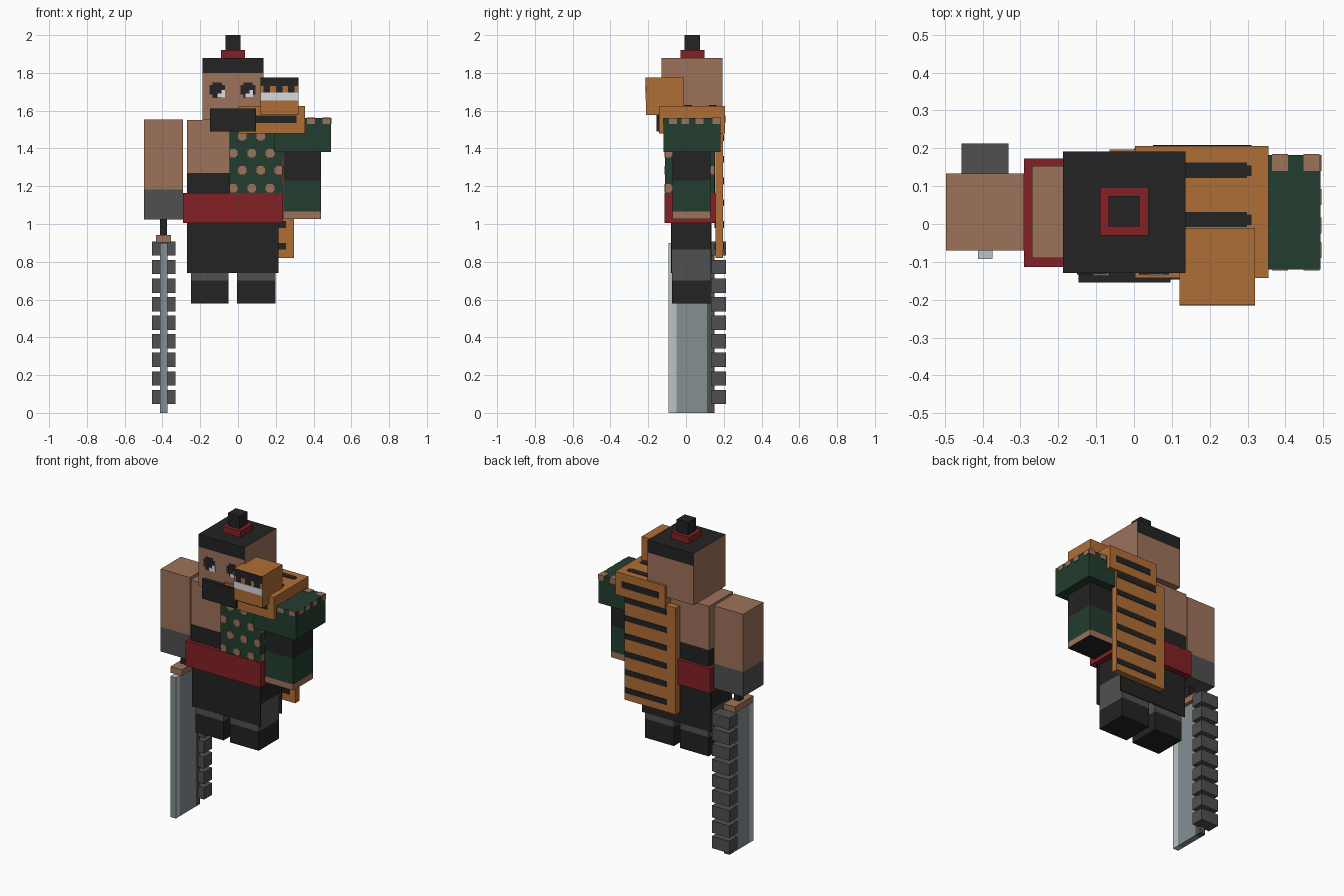
import bpy, bmesh


def lin(c):
    c /= 255
    return c / 12.92 if c <= 0.04045 else ((c + 0.055) / 1.055) ** 2.4


def material(name, r, g, b):
    m = bpy.data.materials.new(name)
    m.diffuse_color = (lin(r), lin(g), lin(b), 1)
    return m


SKIN = material("skin", 157, 114, 90)
ORANGE = material("orange fur", 176, 110, 53)
GREEN = material("green cloth", 35, 61, 47)
RED = material("red cloth", 131, 33, 37)
BLACK = material("black", 35, 35, 36)
GREY = material("dark grey", 80, 80, 80)
STEEL = material("steel", 132, 143, 145)
EDGE = material("bright steel", 187, 195, 195)
WHITE = material("white", 216, 216, 224)


def boxes(name, dims, mat):
    """One object made of boxes given as (x0, x1, y0, y1, z0, z1)."""
    bm = bmesh.new()
    for x0, x1, y0, y1, z0, z1 in dims:
        for v in bmesh.ops.create_cube(bm, size=1)["verts"]:
            v.co = (x1 if v.co.x > 0 else x0,
                    y1 if v.co.y > 0 else y0,
                    z1 if v.co.z > 0 else z0)
    me = bpy.data.meshes.new(name)
    bm.to_mesh(me)
    bm.free()
    me.materials.append(mat)
    ob = bpy.data.objects.new(name, me)
    bpy.context.collection.objects.link(ob)
    return ob


def banded(name, dims, mats, cuts, axis=2, skip_sides=False):
    """A box cut at levels along an axis, one material per band from low to high."""
    ob = boxes(name, [dims], mats[0])
    for m in mats[1:]:
        ob.data.materials.append(m)
    bm = bmesh.new()
    bm.from_mesh(ob.data)
    no = [0, 0, 0]
    no[axis] = 1
    for c in cuts:
        bmesh.ops.bisect_plane(bm, geom=bm.verts[:] + bm.edges[:] + bm.faces[:],
                               plane_co=[c * n for n in no], plane_no=no)
    bm.normal_update()
    for f in bm.faces:
        level = f.calc_center_median()[axis]
        side = skip_sides and abs(f.normal.x) > 0.5
        f.material_index = 0 if side else sum(level > c for c in cuts)
    bm.to_mesh(ob.data)
    bm.free()
    return ob


T = 0.003  # plate thickness

# Head with hair band, topknot and beard
banded("head", (-0.188, 0.136, -0.13, 0.192, 1.55, 1.88), [SKIN, BLACK], [1.80], skip_sides=True)
boxes("topknot_band", [(-0.09, 0.038, -0.03, 0.098, 1.88, 1.92)], RED)
boxes("topknot", [(-0.067, 0.014, -0.007, 0.074, 1.92, 2.0)], BLACK)
boxes("beard", [(-0.147, 0.096, -0.155, -0.10, 1.49, 1.612)], BLACK)

# Eyes
eyes, glints = [], []
for x, gx in ((-0.15, -0.108), (0.013, 0.04)):
    eyes += [(x, x + 0.08, -0.13 - T, -0.129, 1.685, 1.735),
             (x + 0.015, x + 0.065, -0.13 - T, -0.129, 1.668, 1.75)]
    glints += [(gx, gx + 0.04, -0.13 - 2 * T, -0.129, 1.67, 1.69),
               (gx + 0.02, gx + 0.04, -0.13 - 2 * T, -0.129, 1.69, 1.71)]
boxes("eyes", eyes, BLACK)
boxes("eye_glints", glints, WHITE)

# Torso, half shirt and belt
banded("torso", (-0.27, 0.215, -0.09, 0.153, 1.10, 1.55), [BLACK, SKIN], [1.27])
boxes("shirt", [(-0.045, 0.236, -0.11, 0.152, 1.12, 1.53)], GREEN)
boxes("belt", [(-0.29, 0.238, -0.113, 0.173, 1.005, 1.165)], RED)

# Shirt dots on the front and side, staggered by row
dots = []
for row, z in enumerate((1.19, 1.285, 1.375, 1.465)):
    for i in range(3):
        x = -0.025 + 0.097 * i + 0.048 * (row % 2)
        for w, h in ((0.023, 0.015), (0.015, 0.023)):
            dots.append((max(x - w, -0.045), min(x + w, 0.236), -0.11 - T, -0.109, z - h, z + h))
            y = -0.095 + 0.097 * i + 0.048 * (row % 2)
            dots.append((0.235, 0.236 + T, max(y - w, -0.11), min(y + w, 0.152), z - h, z + h))
boxes("shirt_dots", dots, SKIN)

# Legs and skirt panels
for name, x0, x1 in (("right_leg", -0.25, -0.05), ("left_leg", -0.005, 0.198)):
    banded(name, (x0, x1, -0.074, 0.13, 0.578, 1.01), [BLACK, GREY, BLACK], [0.70, 0.865])
boxes("skirt", [(-0.27, 0.215, -0.08, -0.0745, 0.74, 1.01),
                (-0.27, 0.215, 0.1305, 0.136, 0.74, 1.01)], BLACK)

# Arms and shoulder pad
banded("right_arm", (-0.497, -0.291, -0.07, 0.133, 1.025, 1.552), [GREY, SKIN], [1.183])
banded("left_arm", (0.24, 0.44, -0.072, 0.13, 1.027, 1.45),
       [BLACK, SKIN, GREEN, BLACK], [1.0275, 1.065, 1.23])
boxes("shoulder_pad", [(0.19, 0.492, -0.12, 0.182, 1.38, 1.56)], GREEN)
trim = []
for x in (0.28, 0.365, 0.448):
    trim += [(x, x + 0.042, -0.12 - T, -0.119, 1.53, 1.56),
             (x, x + 0.042, 0.14, 0.182 + T, 1.53, 1.56 + T)]
for y in (-0.09, -0.025, 0.05, 0.14):
    trim.append((0.491, 0.492 + T, y, y + 0.042, 1.53, 1.56))
boxes("shoulder_pad_trim", trim, SKIN)

# Pelt: shoulder piece, cape and animal head
boxes("pelt_shoulder", [(0.003, 0.355, -0.143, 0.206, 1.48, 1.626)], ORANGE)
boxes("pelt_cape", [(-0.065, 0.296, 0.155, 0.197, 0.82, 1.50)], ORANGE)
boxes("pelt_head", [(0.12, 0.32, -0.212, -0.01, 1.576, 1.776)], ORANGE)
stripes = [(0.05, 0.31, -0.143 - T, -0.142, 1.535, 1.575),
           (0.05, 0.31, 0.205, 0.206 + T, 1.535, 1.575)]
for y in (-0.008, 0.122):
    stripes += [(0.05, 0.298, y, y + 0.04, 1.62, 1.626 + T),
                (0.298, 0.31, y + 0.005, y + 0.033, 1.62, 1.626 + T)]
for i in range(6):
    z = 0.865 + 0.115 * i
    stripes.append((0.0, 0.296, 0.196, 0.197 + T, z, z + 0.035))
    if i < 2:
        stripes.append((0.0, 0.255, 0.155 - T, 0.156, z, z + 0.035))
boxes("pelt_stripes", stripes, BLACK)
mane = [(0.12, 0.32, -0.212 - T, -0.211, 1.73, 1.776)]
mane += [(x, x + 0.035, -0.212 - T, -0.211, 1.697, 1.73) for x in (0.135, 0.2, 0.265)]
boxes("pelt_head_markings", mane, BLACK)
boxes("pelt_head_teeth", [(0.12, 0.32, -0.212 - T, -0.211, 1.653, 1.695)], WHITE)

# Toothed sword
boxes("sword_grip", [(-0.412, -0.375, 0.01, 0.05, 0.94, 1.026)], BLACK)
boxes("sword_guard", [(-0.435, -0.355, -0.06, 0.128, 0.902, 0.942)], SKIN)
banded("sword_blade", (-0.412, -0.374, -0.093, 0.15, 0.003, 0.902),
       [STEEL, EDGE, STEEL, GREY], [-0.0925, -0.05, 0.11], axis=1)
boxes("sword_teeth", [(-0.455, -0.332, 0.132, 0.213, 0.046 + 0.0983 * i, 0.122 + 0.0983 * i)
                      for i in range(9)], GREY)
for ob in bpy.data.objects:
    if ob.name.startswith("sword_blade"):
        ob.location.z = -0.003
